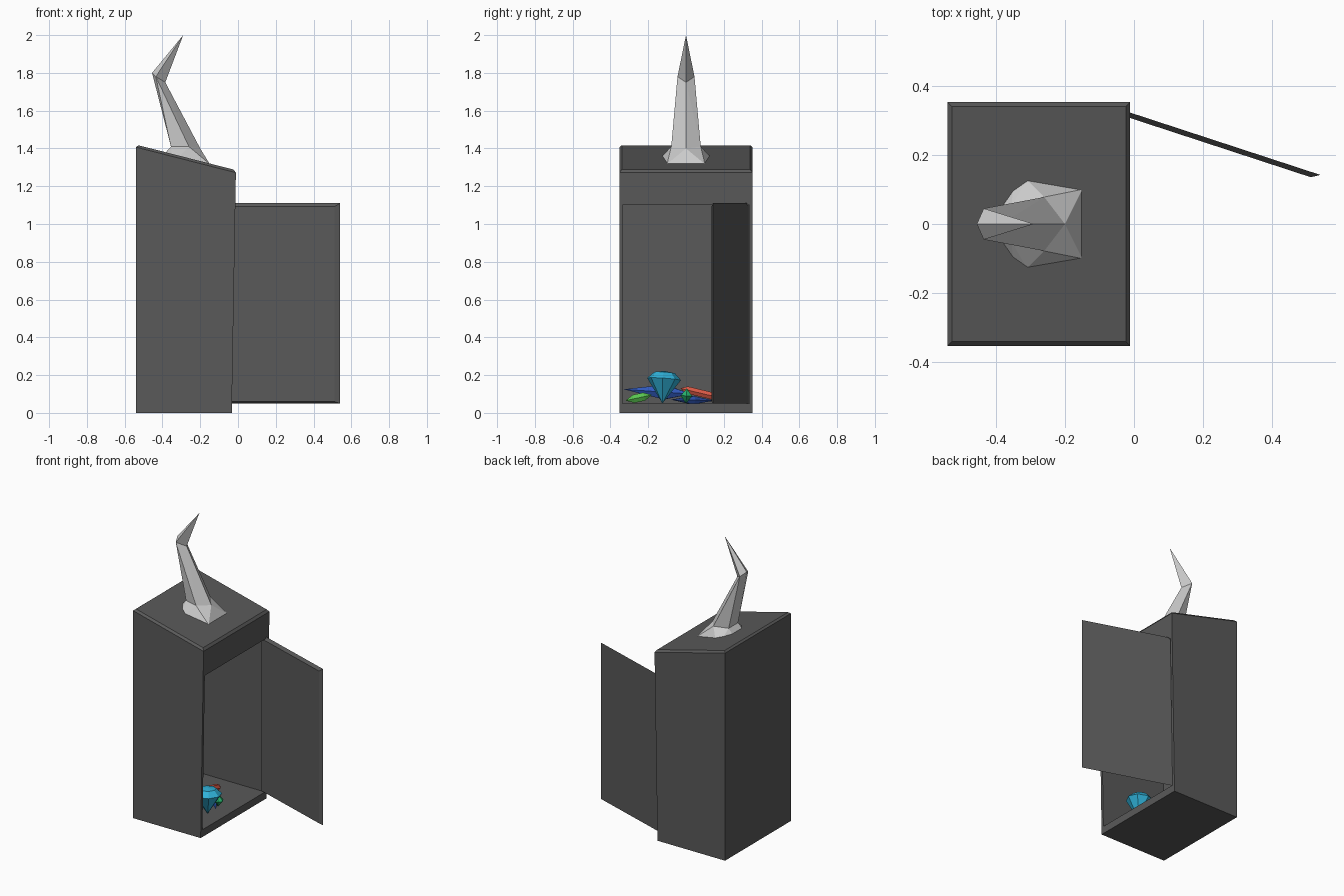
import bpy, bmesh, math
from mathutils import Vector

if "Cube" in bpy.data.objects:
    bpy.data.objects.remove(bpy.data.objects["Cube"])


def paint(obj, rgb):
    mat = bpy.data.materials.new(obj.name + "_colour")
    mat.diffuse_color = (*rgb, 1)
    mat.use_nodes = True
    mat.node_tree.nodes["Principled BSDF"].inputs["Base Color"].default_value = mat.diffuse_color
    obj.data.materials.append(mat)


def finish(name, bm, rgb=None):
    bmesh.ops.recalc_face_normals(bm, faces=bm.faces)
    mesh = bpy.data.meshes.new(name)
    bm.to_mesh(mesh)
    bm.free()
    obj = bpy.data.objects.new(name, mesh)
    bpy.context.collection.objects.link(obj)
    if rgb:
        paint(obj, rgb)
    return obj


def prism(bm, profile, offset):
    face = bm.faces.new([bm.verts.new(p) for p in profile])
    ext = bmesh.ops.extrude_face_region(bm, geom=[face])
    moved = [v for v in ext["geom"] if isinstance(v, bmesh.types.BMVert)]
    bmesh.ops.translate(bm, verts=moved, vec=offset)
    bmesh.ops.recalc_face_normals(bm, faces=bm.faces)


def add_hull(bm, points):
    verts = [bm.verts.new(p) for p in points]
    res = bmesh.ops.convex_hull(bm, input=verts)
    loose = [v for v in res["geom_interior"] if isinstance(v, bmesh.types.BMVert)]
    bmesh.ops.delete(bm, geom=loose, context="VERTS")


def both_sides(half):
    return half + [(x, -y, z) for x, y, z in half if y > 0]


DARK = (0.1, 0.1, 0.1)

# Cabinet: sloped-roof prism with bevelled roof edges
bm = bmesh.new()
prism(bm, [(-0.54, -0.353, 0), (-0.033, -0.353, 0), (-0.011, -0.353, 1.285),
           (-0.54, -0.353, 1.42)], (0, 0.706, 0))
roof = max(bm.faces, key=lambda f: f.calc_center_median().z)
bmesh.ops.bevel(bm, geom=list(roof.edges), offset=0.013, segments=1,
                affect="EDGES", profile=0.5)
cabinet = finish("cabinet", bm, DARK)

# Hollow interior open to the right
bm = bmesh.new()
prism(bm, [(-0.52, -0.335, 0.05), (0.1, -0.335, 0.05), (0.1, -0.335, 1.1),
           (-0.52, -0.335, 1.1)], (0, 0.67, 0))
cutter = finish("interior_cutter", bm, DARK)
cutter.hide_render = True
cutter.hide_viewport = True
cut = cabinet.modifiers.new("interior", "BOOLEAN")
cut.operation = "DIFFERENCE"
cut.solver = "EXACT"
cut.object = cutter

# Open door: outer panel larger than the inner one, chamfered rim
bm = bmesh.new()
hinge, end = Vector((-0.04, 0.332, 0)), Vector((0.54, 0.142, 0))
along = (end - hinge).normalized()
inward = Vector((along.y, -along.x, 0)) * 0.015
rim = along * 0.025
add_hull(bm, [p + Vector((0, 0, z)) for p, zs in
              ((hinge, (0.05, 1.11)), (end, (0.05, 1.11)),
               (hinge + inward, (0.06, 1.092)), (end + inward - rim, (0.06, 1.092)))
              for z in zs])
bmesh.ops.dissolve_limit(bm, angle_limit=0.02, verts=bm.verts, edges=bm.edges)
finish("door", bm, DARK)

# Horn: mirrored sections joined by hulls, flared foot on the roof
foot = both_sides([(x, y, 1.415 - 0.25 * (x + 0.54)) for x, y in
                   ((-0.15, 0.1), (-0.31, 0.128), (-0.35, 0.1), (-0.385, 0.05))])
neck = both_sides([(-0.2, 0, 1.40), (-0.26, 0.078, 1.41), (-0.355, 0.05, 1.41)])
bend = both_sides([(-0.385, 0, 1.75), (-0.435, 0.045, 1.78), (-0.455, 0, 1.80)])
bm = bmesh.new()
for lower, upper in ((foot, neck), (neck, bend), (bend, [(-0.29, 0, 2.0)])):
    add_hull(bm, lower + upper)
finish("horn", bm)


def crystal(name, start, tip, radii, rgb, sides=6, squash=1.0):
    """Faceted crystal; radii maps a fraction of its length to a ring radius."""
    a, b = Vector(start), Vector(tip)
    turn = (b - a).to_track_quat("Z", "Y")
    pts = [a, b]
    for frac, r in radii:
        for i in range(sides):
            t = math.tau * i / sides
            pts.append(a.lerp(b, frac) +
                       turn @ Vector((r * math.cos(t), r * math.sin(t) * squash, 0)))
    bm = bmesh.new()
    add_hull(bm, pts)
    finish(name, bm, rgb)


# Pile of gems on the cabinet floor
BLUE = (0.03, 0.1, 0.5)
crystal("cyan_gem", (-0.14, -0.125, 0.05), (-0.15, -0.113, 0.222),
        [(0.75, 0.09), (0.95, 0.055)], (0.03, 0.45, 0.7), 8)
crystal("red_crystal", (-0.27, -0.03, 0.13), (-0.27, 0.2, 0.075),
        [(0.15, 0.022), (0.85, 0.022)], (0.7, 0.1, 0.06))
crystal("blue_shard_long", (-0.3, -0.33, 0.125), (-0.26, 0.03, 0.1),
        [(0.6, 0.045)], BLUE)
crystal("blue_shard_short", (-0.11, -0.08, 0.07), (-0.3, 0.15, 0.065),
        [(0.5, 0.025)], BLUE)
crystal("lime_gem", (-0.22, -0.32, 0.065), (-0.22, -0.18, 0.095),
        [(0.3, 0.025), (0.7, 0.025)], (0.1, 0.55, 0.08))
crystal("green_gem", (-0.15, 0.0, 0.05), (-0.15, 0.005, 0.13),
        [(0.5, 0.035)], (0.02, 0.45, 0.15))
